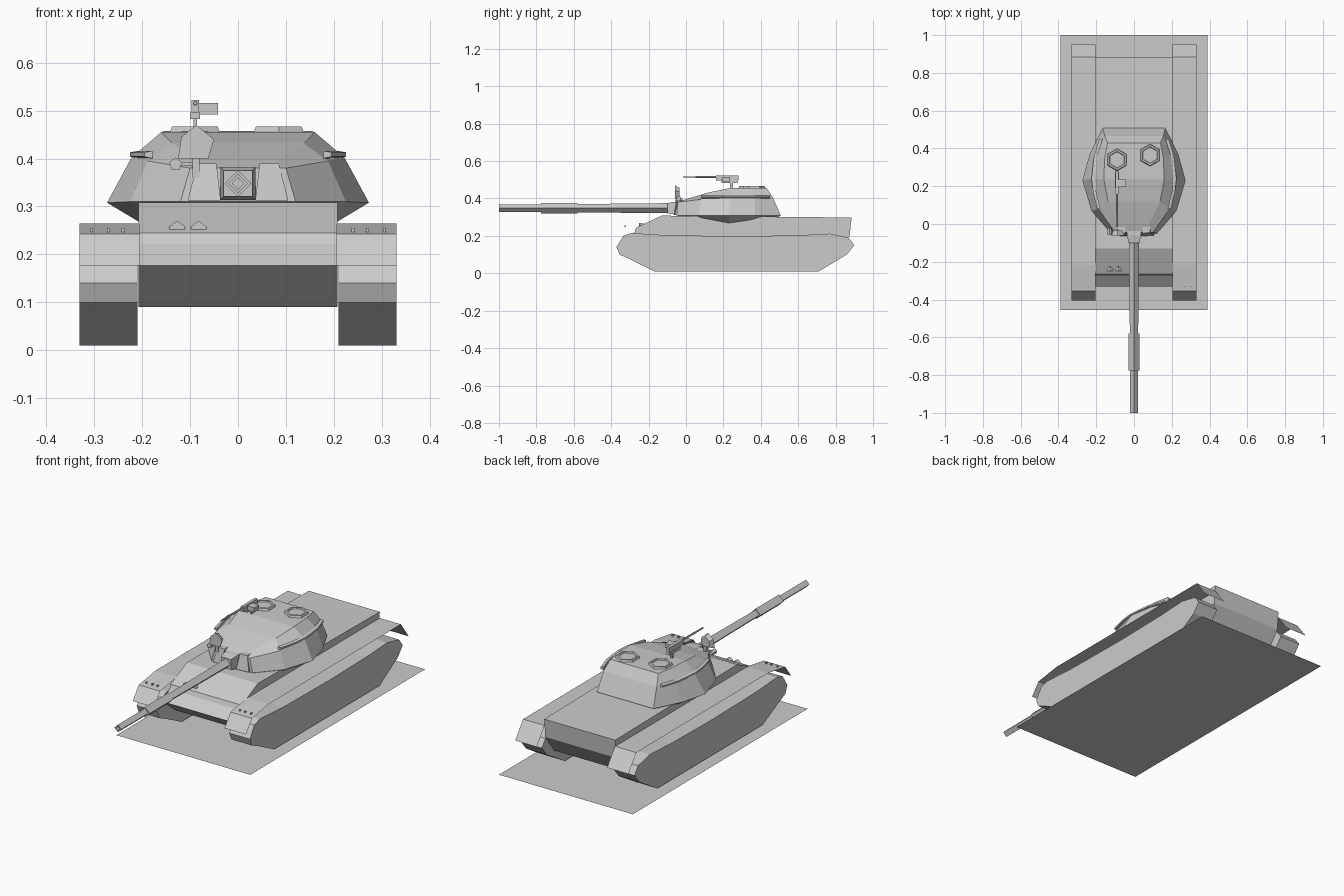
import bpy
from math import cos, sin, pi

if "Cube" in bpy.data.objects:
    bpy.data.objects.remove(bpy.data.objects["Cube"])


def mesh(name, verts, faces):
    me = bpy.data.meshes.new(name)
    me.from_pydata(verts, [], faces)
    me.validate()
    ob = bpy.data.objects.new(name, me)
    bpy.context.collection.objects.link(ob)
    # consistent outward normals
    import bmesh
    bm = bmesh.new()
    bm.from_mesh(me)
    bmesh.ops.recalc_face_normals(bm, faces=bm.faces)
    bm.to_mesh(me)
    bm.free()
    return ob


def loft(name, rings, caps=True):
    """Closed rings of equal point count, bridged in order."""
    n = len(rings[0])
    verts = [p for r in rings for p in r]
    faces = [(k * n + i, k * n + (i + 1) % n, (k + 1) * n + (i + 1) % n, (k + 1) * n + i)
             for k in range(len(rings) - 1) for i in range(n)]
    if caps:
        faces += [tuple(range(n)), tuple(range((len(rings) - 1) * n, len(rings) * n))]
    return mesh(name, verts, faces)


def extrude_x(name, prof, x0, x1):
    return loft(name, [[(x, y, z) for y, z in prof] for x in (x0, x1)])


def box(name, x0, x1, y0, y1, z0, z1):
    return extrude_x(name, [(y0, z0), (y1, z0), (y1, z1), (y0, z1)], x0, x1)


def turn(name, x, z, steps, n, phase=0):
    """Faceted barrel along y from (y, radius) steps."""
    return loft(name, [[(x + r * cos(phase + 2 * pi * i / n), y, z + r * sin(phase + 2 * pi * i / n))
                        for i in range(n)] for y, r in steps])


def turn_z(name, x, y, steps, n, phase=0):
    return loft(name, [[(x + r * cos(phase + 2 * pi * i / n), y + r * sin(phase + 2 * pi * i / n), z)
                        for i in range(n)] for z, r in steps])


# flat base
mesh("base_sheet", [(-.39, -.455, 0), (.39, -.455, 0), (.39, 1, 0), (-.39, 1, 0)], [(0, 1, 2, 3)])

# hull
extrude_x("hull", [(-.22, .09), (-.33, .177), (-.275, .222), (-.265, .245), (-.13, .308),
                   (.12, .306), (.885, .298), (.875, .2), (.80, .1)], -.207, .207)

# tracks and mudguards
TRACK = [(-.17, .01), (-.31, .08), (-.355, .10), (-.372, .14), (-.335, .2), (-.29, .215), (-.1, .203),
         (.3, .198), (.6, .203), (.77, .212), (.87, .19), (.90, .15), (.86, .10), (.71, .01)]
GUARD = [(-.405, .177), (-.355, .243), (-.215, .265), (.885, .265), (.95, .177)]
for s, side in ((-1, "left"), (1, "right")):
    extrude_x("track_" + side, TRACK, s * .21, s * .33)
    g = [(s * x, y, z) for y, z in GUARD for x in (.205, .33)]
    mesh("mudguard_" + side, g, [(2 * i, 2 * i + 1, 2 * i + 3, 2 * i + 2) for i in range(4)])
    for x in (.24, .27, .305):
        box("guard_bolt", s * x - .003, s * x + .003, -.33, -.32, .247, .255)

# headlights on a bracket
box("light_bracket", -.157, -.055, -.25, -.235, .236, .246)
for x in (-.127, -.082):
    turn("headlight", x, .252, [(-.25, .018), (-.225, .014)], 5, pi / 2)

# turret: right half of each ring, back to front
HALF = [
    [(.13, .43, .272), (.18, .34, .268), (.205, .23, .267), (.17, .10, .27), (.09, .02, .275)],
    [(.165, .507, .308), (.235, .37, .308), (.273, .23, .308), (.225, .07, .31), (.12, -.05, .31)],
    [(.155, .465, .405), (.2, .37, .405), (.222, .24, .402), (.188, .08, .395), (.10, -.045, .38)],
    [(.14, .43, .457), (.155, .35, .457), (.16, .235, .455), (.138, .12, .432), (.08, .0, .396)],
]
rings = [h + [(-x, y, z) for x, y, z in reversed(h)] for h in HALF]
n = 10
faces = [(k * n + i, k * n + (i + 1) % n, k * n + n + (i + 1) % n, k * n + n + i)
         for k in range(3) for i in range(n)]
for b in (0, 30):
    faces += [(b + i, b + i + 1, b + 8 - i, b + 9 - i) for i in range(4)]
mesh("turret", [p for r in rings for p in r], faces)

# handrails along the turret sides
RAIL = [(.178, .45), (.207, .36), (.22, .24), (.212, .17), (.19, .08)]
for s in (-1, 1):
    loft("handrail", [[(s * (x - .012), y, .416), (s * (x + .005), y, .413),
                       (s * (x + .005), y, .404), (s * (x - .012), y, .400)] for x, y in RAIL])

# gun mount: two cheeks and a central block
for s in (-1, 1):
    loft("mount_cheek", [
        [(s * .036, -.065, .312), (s * .105, -.06, .312), (s * .105, .03, .312), (s * .036, .03, .312)],
        [(s * .045, -.05, .39), (s * .085, -.045, .39), (s * .085, .03, .39), (s * .045, .03, .39)]])
loft("gun_mantlet", [[(-w, y, .348 - h), (w, y, .348 - h), (w, y, .348 + h), (-w, y, .348 + h)]
                     for y, w, h in ((-.1, .03, .027), (-.06, .036, .034), (.03, .036, .036))])

# gun barrel with thicker sleeve and open muzzle
turn("gun_barrel", 0, .348, [(-.97, .012), (-1, .012), (-1, .02), (-.775, .02), (-.775, .028),
                             (-.58, .028), (-.58, .022), (-.09, .027)], 4)

# searchlight and small sight at the turret front
mesh_ring = [(-.125, .40), (-.062, .40), (-.05, .44), (-.087, .47), (-.118, .445)]
loft("searchlight", [[(x, -.06, z) for x, z in mesh_ring],
                     [(-.09 + (x + .09) * .7, -.035, .43 + (z - .43) * .7) for x, z in mesh_ring]])
box("searchlight_post", -.095, -.08, -.052, -.03, .36, .41)
turn("small_sight", -.13, .388, [(-.055, .014), (-.02, .011)], 5, pi / 2)
box("sight_arm", -.135, -.08, -.046, -.038, .384, .392)

# roof hatches
for x, y in ((-.09, .34), (.085, .365)):
    turn_z("hatch", x, y, [(.445, .064), (.467, .055), (.467, .045), (.462, .042)], 6, pi / 6)

# roof machine gun
box("mg_post", -.093, -.086, .235, .25, .455, .50)
box("mg_cradle", -.1, -.079, .19, .275, .482, .496)
box("mg_body", -.097, -.081, .16, .28, .496, .522)
turn("mg_barrel", -.089, .515, [(-.015, .004), (.05, .004), (.05, .005), (.17, .005)], 6)
extrude_x("mg_ammo_box", [(.195, .492), (.235, .492), (.235, .516), (.195, .516)], -.081, -.042)
